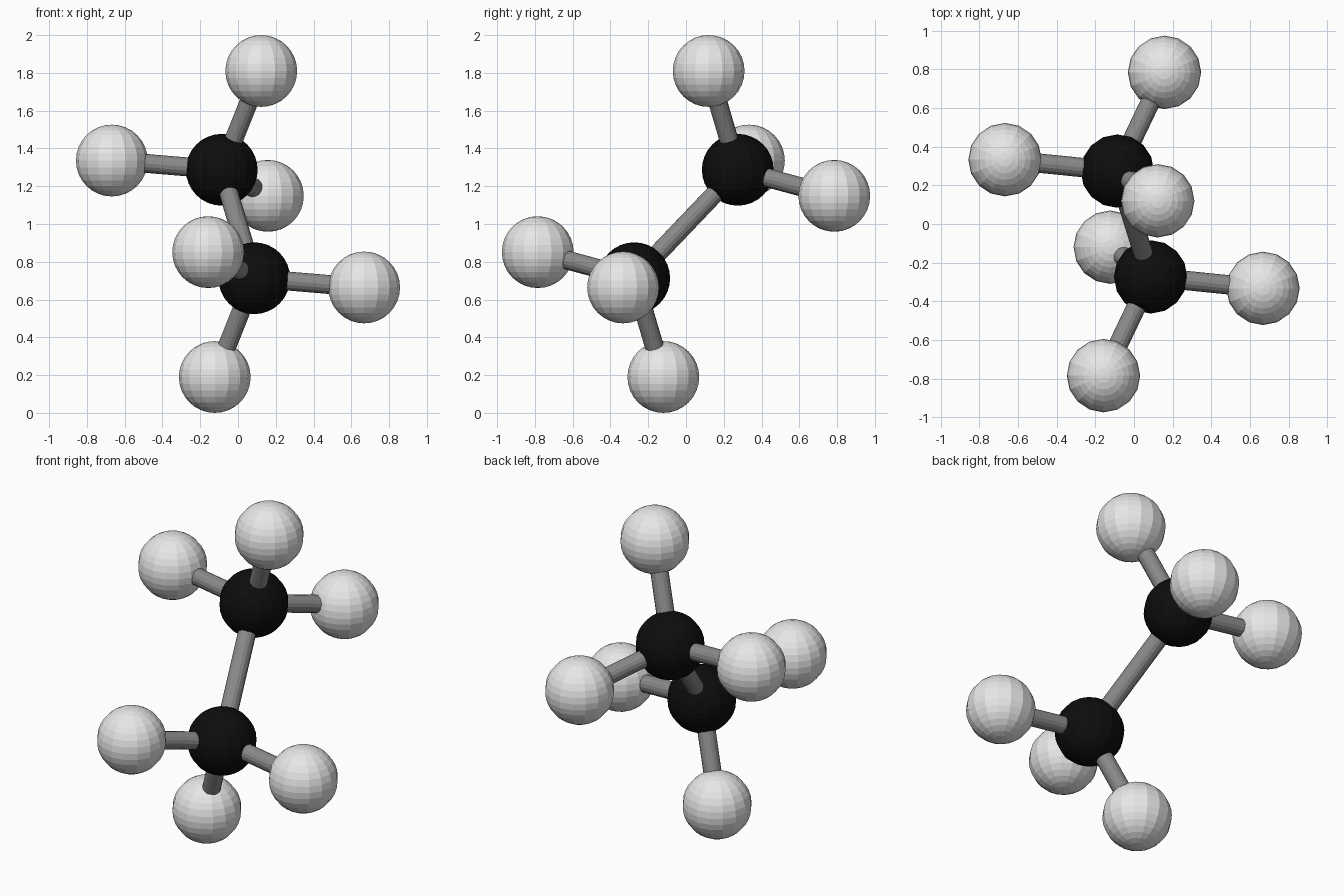
import bpy
from mathutils import Vector

if "Cube" in bpy.data.objects:
    bpy.data.objects.remove(bpy.data.objects["Cube"])

CENTRE = Vector((0, 0, 1))
RADIUS = 0.19


def material(name, v):
    m = bpy.data.materials.new(name)
    m.diffuse_color = (v, v, v, 1)
    m.use_nodes = True
    m.node_tree.nodes["Principled BSDF"].inputs["Base Color"].default_value = m.diffuse_color
    return m


black = material("carbon black", 0.004)
white = material("hydrogen white", 0.8)
grey = material("bond grey", 0.25)


def atom(name, pos, mat):
    bpy.ops.mesh.primitive_uv_sphere_add(segments=16, ring_count=16, radius=RADIUS, location=pos)
    ob = bpy.context.object
    ob.name = name
    ob.data.materials.append(mat)


def bond(name, a, b):
    d = b - a
    bpy.ops.mesh.primitive_cylinder_add(vertices=16, radius=0.05, depth=d.length, location=(a + b) / 2)
    ob = bpy.context.object
    ob.name = name
    ob.rotation_euler = d.to_track_quat('Z', 'Y').to_euler()
    ob.data.materials.append(grey)


# Upper half, relative to the centre; the lower half is its point reflection
carbon = Vector((-0.086, 0.274, 0.287))
hydrogens = [Vector((0.123, 0.12, 0.81)),
             Vector((-0.668, 0.333, 0.336)),
             Vector((0.158, 0.785, 0.149))]

for half, s in (("upper", 1), ("lower", -1)):
    c = CENTRE + carbon * s
    atom(half + "_carbon", c, black)
    for i, h in enumerate(hydrogens, 1):
        p = CENTRE + h * s
        atom(f"{half}_hydrogen_{i}", p, white)
        bond(f"{half}_bond_{i}", c, p)

# Bond joining the two carbons
bond("central_bond", CENTRE - carbon, CENTRE + carbon)
